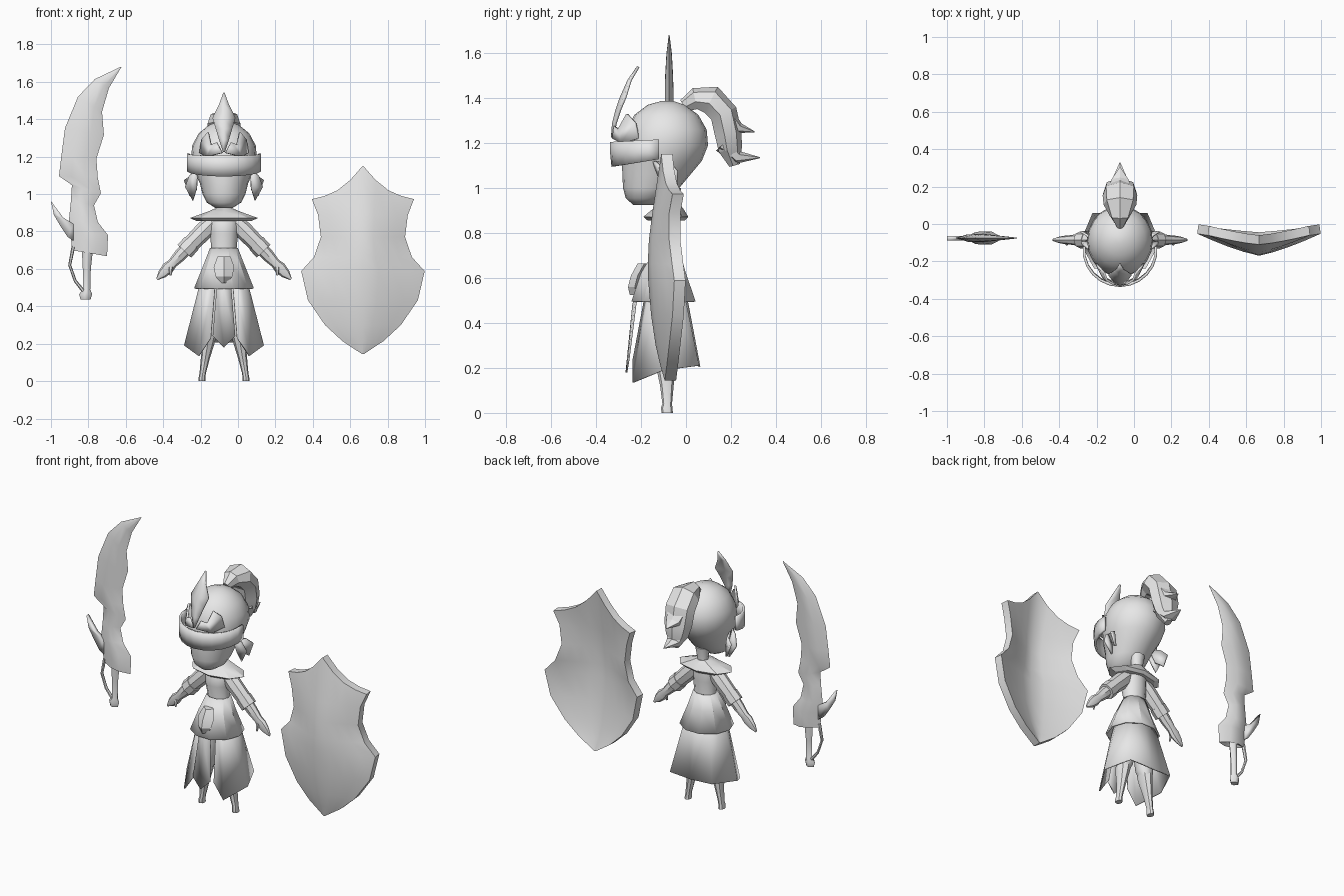
import bpy, bmesh, math
from mathutils import Vector

CX = -0.075  # figure centre line
grey = bpy.data.materials.new("plain grey")
grey.diffuse_color = (0.8, 0.8, 0.8, 1)


def make(name, verts, faces, x=CX, mirror=False, thick=0, offset=0, angle=38):
    me = bpy.data.meshes.new(name)
    me.from_pydata([tuple(v) for v in verts], [], faces)
    bm = bmesh.new()
    bm.from_mesh(me)
    bmesh.ops.recalc_face_normals(bm, faces=bm.faces)
    bm.to_mesh(me)
    bm.free()
    me.materials.append(grey)
    ob = bpy.data.objects.new(name, me)
    bpy.context.collection.objects.link(ob)
    ob.location.x = x
    if mirror:
        ob.modifiers.new("mirror", 'MIRROR')
    if thick:
        s = ob.modifiers.new("thickness", 'SOLIDIFY')
        s.thickness, s.offset = thick, offset
    bpy.ops.object.select_all(action='DESELECT')
    ob.select_set(True)
    bpy.context.view_layer.objects.active = ob
    bpy.ops.object.shade_smooth_by_angle(angle=math.radians(angle))
    return ob


def loft(name, rings, closed=True, cap=True, **kw):
    """Skin a list of equal-length rings."""
    n = len(rings[0])
    verts = [p for r in rings for p in r]
    faces = [(i * n + j, i * n + (j + 1) % n, (i + 1) * n + (j + 1) % n, (i + 1) * n + j)
             for i in range(len(rings) - 1) for j in range(n if closed else n - 1)]
    if closed and cap:
        faces += [tuple(range(n)), tuple(range(len(verts) - n, len(verts)))]
    return make(name, verts, faces, **kw)


def stack(name, rows, sides=16, **kw):
    """Horizontal oval rings: z, front y, back y, half width, centre x."""
    rings = []
    for z, yf, yb, rx, *c in rows:
        c = c[0] if c else 0
        rings.append([(c + rx * math.cos(a), (yf + yb) / 2 + (yb - yf) / 2 * math.sin(a), z)
                      for a in (math.tau * k / sides for k in range(sides))])
    return loft(name, rings, **kw)


def tube(name, path, axis, sides=8, **kw):
    """Oval tube along a planar path: point, in-plane radius, radius along axis."""
    pts, axis, rings = [Vector(p[0]) for p in path], Vector(axis), []
    for i, (p, a, b) in enumerate(path):
        t = (pts[min(i + 1, len(pts) - 1)] - pts[max(i - 1, 0)]).normalized()
        n = axis.cross(t)
        rings.append([pts[i] + n * a * math.cos(k * math.tau / sides)
                      + axis * b * math.sin(k * math.tau / sides) for k in range(sides)])
    return loft(name, rings, **kw)


def plate(name, pts, **kw):
    return make(name, pts, [tuple(range(len(pts)))], **kw)


# head with tapered jaw, and neck
stack("head", [(1.388, -.105, -.06, .025), (1.37, -.17, -.005, .08), (1.325, -.23, .055, .135),
               (1.26, -.265, .092, .17), (1.19, -.28, .098, .176), (1.12, -.285, .07, .158),
               (1.06, -.283, .02, .13), (1.0, -.28, -.03, .115), (.955, -.268, -.08, .092),
               (.925, -.235, -.14, .045)], sides=20, angle=60)
stack("neck", [(1.0, -.1, -.02, .045), (.93, -.095, -.03, .032), (.87, -.1, -.03, .045)], sides=10)

# visor band round the face
arc = [math.radians(a) for a in range(-96, 97, 16)]
loft("visor", [[(.193 * math.sin(a), -.14 - .19 * math.cos(a) * s, z + k * (1 - math.cos(a))) for a in arc]
               for z, k, s in ((1.205, .01, 1), (1.15, .015, 1.0), (1.095, .03, .97))],
     closed=False, thick=.014, angle=50)

# forehead crest: folded spike with a curled wing on each side
loft("crest", [[(-w, yc + d, z), (0, yc, z - w * .1), (w, yc + d, z)] for z, yc, w, d in
               ((1.54, -.212, .002, 0), (1.48, -.255, .024, .008), (1.405, -.29, .06, .02),
                (1.35, -.308, .043, .015), (1.29, -.323, .025, .01), (1.225, -.328, .003, .002))],
     closed=False, thick=.012)
plate("crest_wing", [(.01, -.325, 1.22), (.04, -.318, 1.275), (.07, -.30, 1.262), (.085, -.262, 1.33),
                     (.118, -.225, 1.29), (.128, -.21, 1.22), (.09, -.285, 1.2)], mirror=True, thick=.012)

# ear ornaments
plate("ear_leaf", [(.14, -.15, 1.13), (.185, -.12, 1.10), (.207, -.10, 1.04), (.165, -.09, .965),
                   (.145, -.11, 1.03)], mirror=True, thick=.012)
plate("ear_leaf_back", [(.15, -.13, 1.12), (.175, -.06, 1.10), (.21, -.04, 1.075), (.18, -.04, .99),
                        (.15, -.08, 1.02)], mirror=True, thick=.012)

# ponytail with two flicked tips
tube("ponytail", [((0, -.01, 1.365), .03, .02), ((0, .04, 1.395), .05, .055), ((0, .11, 1.39), .068, .09),
                  ((0, .165, 1.33), .065, .095), ((0, .185, 1.24), .063, .09),
                  ((0, .195, 1.17), .055, .07), ((0, .215, 1.10), .025, .02)], (1, 0, 0), sides=7, angle=20)
tube("ponytail_tip_upper", [((0, .19, 1.32), .03, .07), ((0, .235, 1.265), .025, .05),
                            ((0, .305, 1.25), .002, .002)], (1, 0, 0), sides=6, angle=20)
tube("ponytail_tip_lower", [((0, .17, 1.2), .05, .07), ((0, .23, 1.135), .03, .05),
                            ((0, .33, 1.135), .002, .002)], (1, 0, 0), sides=6, angle=20)

# torso and shoulder collar
stack("torso", [(.90, -.12, -.03, .05), (.86, -.15, -.025, .08), (.79, -.16, -.025, .075),
                (.71, -.14, -.03, .068), (.62, -.16, -.02, .09), (.5, -.16, -.02, .09)], sides=12)
stack("collar", [(.925, -.11, -.025, .042), (.905, -.15, -.01, .09), (.872, -.19, .01, .182),
                 (.855, -.17, -.005, .145)], sides=8, angle=25)

# arms: sleeve, cuff, forearm with hand, thumb
ay = -.085
tube("sleeve", [((.06, ay, .85), .04, .04), ((.1, ay, .81), .05, .045), ((.185, ay, .725), .045, .042)],
     (0, 1, 0), mirror=True)
tube("cuff", [((.172, ay, .737), .05, .046), ((.212, ay, .695), .05, .046)], (0, 1, 0), mirror=True)
tube("forearm", [((.19, ay, .72), .036, .033), ((.235, ay, .672), .034, .03), ((.275, ay, .63), .026, .024),
                 ((.30, ay, .605), .033, .022), ((.33, ay, .573), .025, .016), ((.358, ay, .545), .006, .006)],
     (0, 1, 0), mirror=True)
tube("thumb", [((.285, ay - .015, .61), .014, .012), ((.285, ay - .025, .565), .005, .005)],
     (0, 1, 0), sides=6, mirror=True)

# short peplum over the long skirt
stack("peplum", [(.71, -.145, -.028, .07), (.62, -.2, -.0, .105), (.495, -.245, .045, .155)],
      sides=10, cap=False, thick=.01, angle=20)

# long skirt, open at the front, and centre tabard
hip = [(.04, -.165, .6), (.085, -.15, .6), (.105, -.09, .6), (.075, -.025, .6), (0, -.015, .6)]
hem = [(.07, -.235, .23), (.135, -.235, .135), (.21, -.10, .19), (.145, .055, .21), (0, .06, .205)]
loft("skirt", [hip, hem], closed=False, mirror=True, thick=.008, angle=15)
loft("tabard", [[(-w, y + .01, z + k), (0, y, z), (w, y + .01, z + k)] for w, y, z, k in
                ((.035, -.2, .62, 0), (.04, -.235, .48, 0), (.06, -.265, .18, .06))],
     closed=False, thick=.008, angle=15)

# belt ornament
loft("belt_ornament", [[(-w, y + .03, z), (0, y, z), (w, y + .03, z), (0, y + .06, z)] for w, y, z in
                       ((.035, -.215, .665), (.055, -.245, .61), (.045, -.258, .56), (.02, -.25, .525))], angle=20)

# legs with slim boots
stack("leg", [(.56, -.14, -.03, .05, .05), (.4, -.145, -.03, .058, .065), (.27, -.14, -.035, .05, .075),
              (.22, -.125, -.05, .032, .085)], sides=10, mirror=True)
stack("boot", [(.25, -.14, -.04, .042, .08), (.2, -.132, -.045, .036, .087), (.12, -.115, -.055, .024, .1),
               (.04, -.105, -.062, .017, .114), (.02, -.112, -.06, .018, .117), (0, -.108, -.058, .019, .118)],
      sides=8, mirror=True)

# shield: bowed grid, top row raised to a point
cols = [-1, -.75, -.5, -.25, 0, .25, .5, .75, 1]
top = {0: 1.152, .25: 1.075, .5: 1.02, .75: .99, 1: .973}
grid = []
for z, hw, yc, ye in ((None, .273, -.11, -.06), (.888, .24, -.15, -.075), (.77, .225, -.165, -.075),
                      (.663, .262, -.17, -.062), (.588, .33, -.168, -.052), (.433, .294, -.155, -.06),
                      (.3, .203, -.135, -.075), (.214, .11, -.115, -.085), (.144, .004, -.095, -.094)):
    grid.append([(hw * t, ye + (yc - ye) * (1 - abs(t) ** 1.3), z or top[abs(t)]) for t in cols])
n = len(cols)
front = [p for r in grid for p in r]
verts = front + [(x * .98, y + .05, z) for x, y, z in front]
m = len(front)
faces, rim = [], []
for i in range(len(grid) - 1):
    for j in range(n - 1):
        q = (i * n + j, i * n + j + 1, i * n + n + j + 1, i * n + n + j)
        faces += [q, tuple(m + k for k in reversed(q))]
last = m - n
rim = (list(range(n)) + [i * n + n - 1 for i in range(1, len(grid))]
       + list(range(m - 2, last - 1, -1)) + [i * n for i in range(len(grid) - 2, 0, -1)])
faces += [(a, b, b + m, a + m) for a, b in zip(rim, rim[1:] + rim[:1])]
make("shield", verts, faces, x=.668, angle=32)

# sword: left edge, right edge, half thickness
SY = -.075
rows = [(-.628, 1.68, -.624, 1.678, .002), (-.765, 1.615, -.69, 1.567, .012), (-.856, 1.52, -.727, 1.44, .018),
        (-.925, 1.353, -.717, 1.316, .02), (-.945, 1.2, -.757, 1.19, .02), (-.957, 1.096, -.75, 1.09, .02),
        (-.888, 1.048, -.733, 1.005, .02), (-.893, .968, -.77, .94, .022), (-.904, .861, -.749, .85, .03),
        (-.895, .79, -.695, .78, .034), (-.888, .70, -.70, .668, .028), (-.835, .705, -.775, .705, .022),
        (-.83, .6, -.787, .6, .02), (-.828, .49, -.79, .49, .02), (-.85, .465, -.78, .465, .026),
        (-.842, .437, -.788, .437, .018)]
rings = []
for lx, lz, rx, rz, t in rows:
    mix = lambda f, y: (lx + (rx - lx) * f, SY + y, lz + (rz - lz) * f)
    rings.append([mix(0, 0), mix(.33, -t), mix(.67, -t), mix(1, 0), mix(.67, t), mix(.33, t)])
loft("sword", rings, x=0, angle=60)
plate("guard_spike", [(-1, SY, .963), (-.935, SY, .875), (-.88, SY, .84), (-.88, SY, .75), (-.91, SY, .77),
                      (-.95, SY, .83), (-.985, SY, .89)], x=0, thick=.024)
tube("knuckle_guard", [((-.88, SY, .72), .01, .012), ((-.9, SY, .62), .008, .01), ((-.87, SY, .535), .008, .01),
                       ((-.825, SY, .48), .01, .01)], (0, 1, 0), sides=6, x=0)
